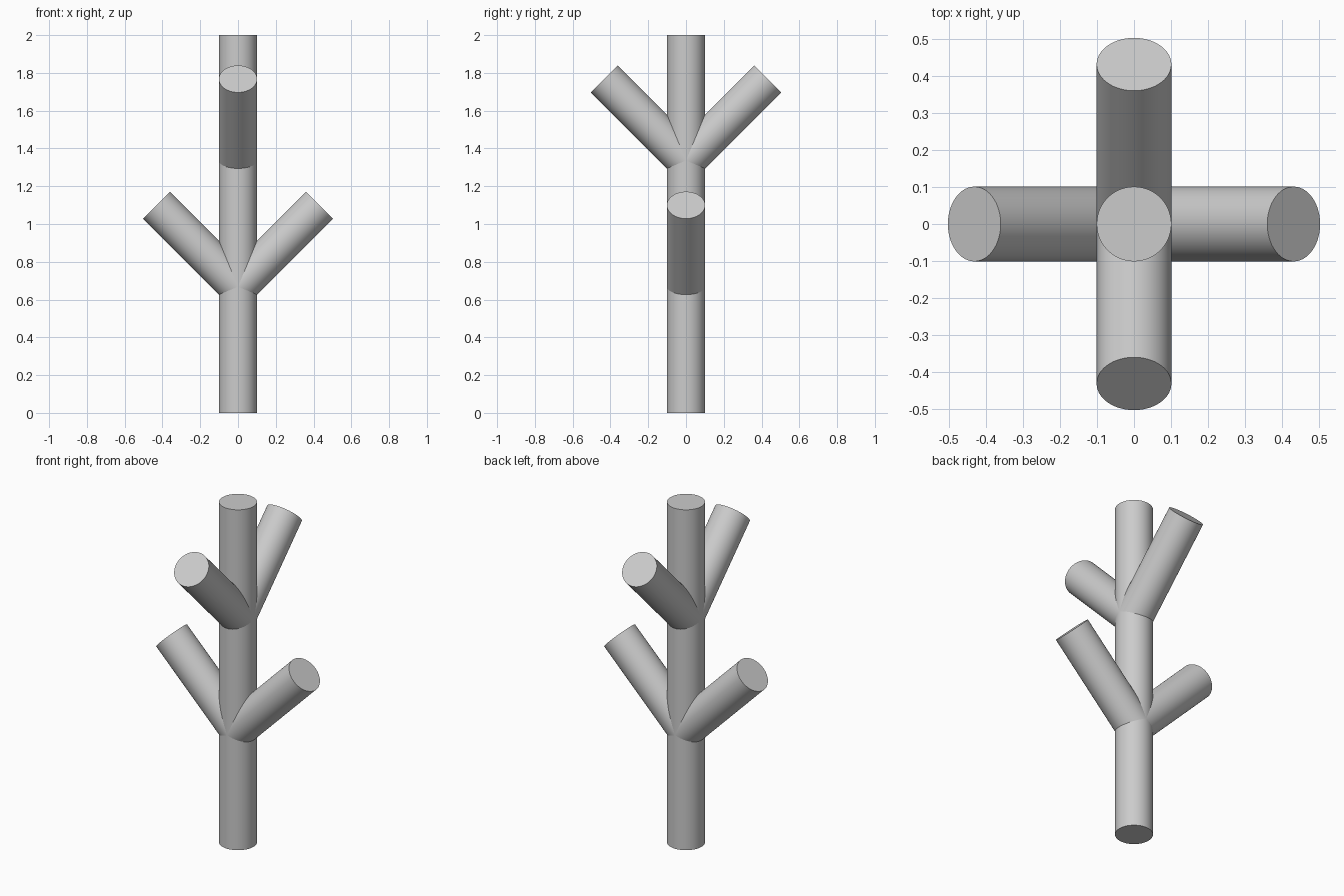
import bpy
import math
from mathutils import Vector

cube = bpy.data.objects.get("Cube")
if cube:
    bpy.data.objects.remove(cube, do_unlink=True)

RADIUS = 0.101
REACH = 0.432  # horizontal distance from trunk axis to a branch tip

grey = bpy.data.materials.new("plain_grey")
grey.use_nodes = True
colour = (0.6, 0.6, 0.6, 1)
grey.diffuse_color = colour
grey.node_tree.nodes["Principled BSDF"].inputs["Base Color"].default_value = colour


def rod(name, start, end):
    """Smooth round rod with flat ends between two points."""
    start, end = Vector(start), Vector(end)
    axis = end - start
    bpy.ops.mesh.primitive_cylinder_add(
        vertices=96, radius=RADIUS, depth=axis.length,
        location=(start + end) / 2,
        rotation=axis.to_track_quat("Z", "Y").to_euler())
    obj = bpy.context.object
    obj.name = name
    obj.data.materials.append(grey)
    bpy.ops.object.shade_smooth_by_angle(angle=math.radians(30))
    return obj


# Upright trunk
rod("trunk", (0, 0, 0), (0, 0, 2))

# Lower pair of branches spreads sideways, upper pair front to back, all at 45 degrees
branches = [
    ("lower_left_branch", 1, 0, 0.668),
    ("lower_right_branch", -1, 0, 0.668),
    ("upper_front_branch", 0, -1, 1.336),
    ("upper_back_branch", 0, 1, 1.336),
]
for name, dx, dy, fork in branches:
    rod(name, (0, 0, fork), (dx * REACH, dy * REACH, fork + REACH))
